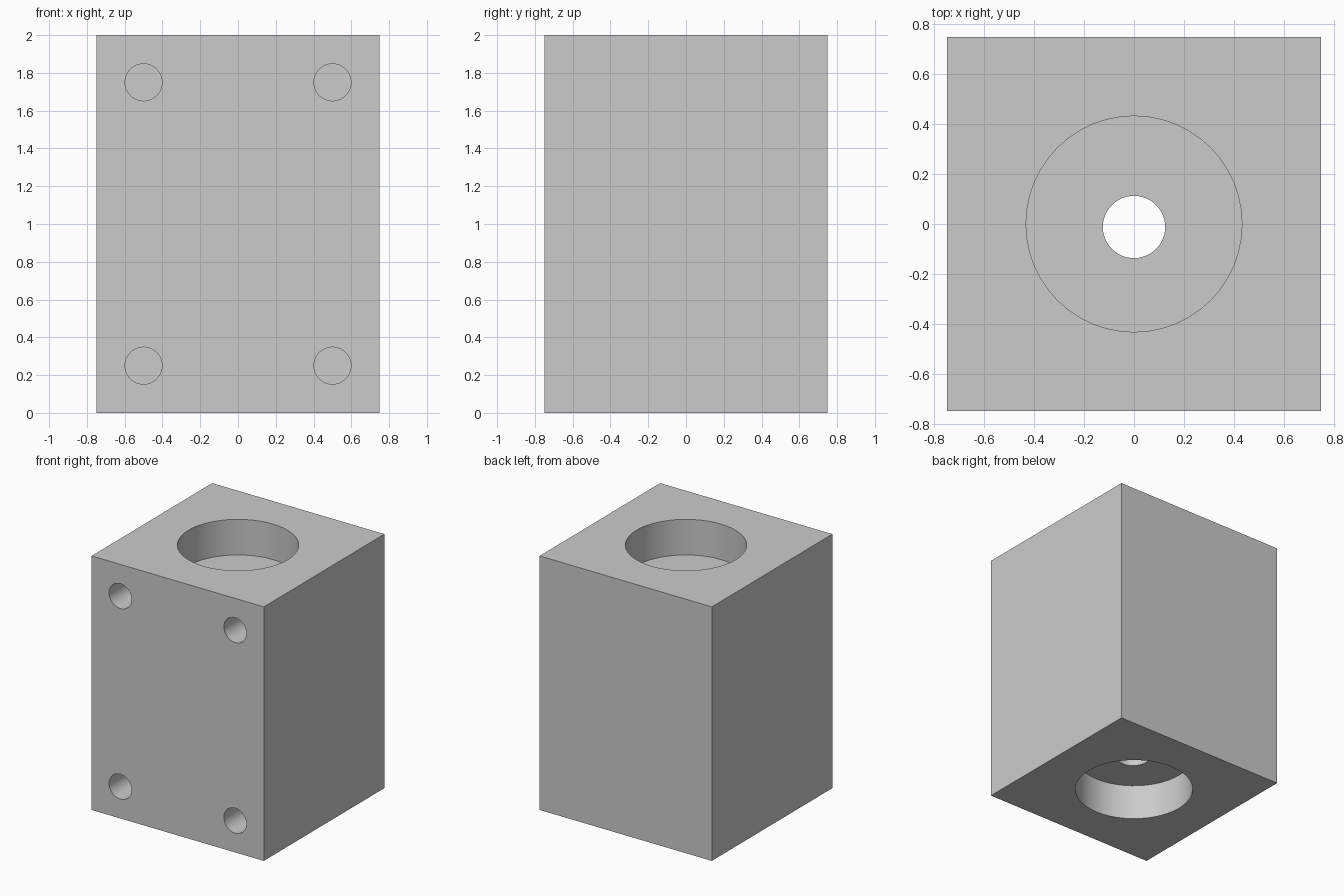
import bpy
import math

cube = bpy.data.objects.get("Cube")
if cube:
    bpy.data.objects.remove(cube, do_unlink=True)

WIDTH, HEIGHT = 1.5, 2.0
BORE_RADIUS, BORE_DEPTH = 0.433, 0.28
HOLE_RADIUS, HOLE_DEPTH = 0.098, 0.5
OVERLAP = 0.1  # how far cutters stick out of the block

grey = bpy.data.materials.new("plain_grey")
grey.use_nodes = True
grey.diffuse_color = (0.6, 0.6, 0.6, 1)
grey.node_tree.nodes["Principled BSDF"].inputs["Base Color"].default_value = grey.diffuse_color

# Solid housing block
bpy.ops.mesh.primitive_cube_add(size=1, location=(0, 0, HEIGHT / 2))
block = bpy.context.object
block.name = "housing_block"
block.scale = (WIDTH, WIDTH, HEIGHT)
bpy.ops.object.transform_apply(location=False, rotation=False, scale=True)
block.data.materials.append(grey)


def drill(name, radius, start, end, sides=48):
    """Cut a round hole from start to end along z or y."""
    along_y = start[1] != end[1]
    length = math.dist(start, end)
    middle = [(a + b) / 2 for a, b in zip(start, end)]
    bpy.ops.mesh.primitive_cylinder_add(
        vertices=sides, radius=radius, depth=length, location=middle,
        rotation=(math.pi / 2 if along_y else 0, 0, 0))
    cutter = bpy.context.object
    cutter.name = name
    cutter.data.materials.append(grey)
    cut = block.modifiers.new(name, "BOOLEAN")
    cut.operation = "DIFFERENCE"
    cut.solver = "EXACT"
    cut.object = cutter
    bpy.context.view_layer.objects.active = block
    bpy.ops.object.modifier_apply(modifier=name)
    bpy.data.objects.remove(cutter, do_unlink=True)


# Wide bearing bores at both ends, joined by a narrow shaft hole
drill("top_bore", BORE_RADIUS, (0, 0, HEIGHT - BORE_DEPTH), (0, 0, HEIGHT + OVERLAP))
drill("bottom_bore", BORE_RADIUS, (0, 0, -OVERLAP), (0, 0, BORE_DEPTH))
drill("shaft_hole", 0.125, (0, -0.012, -OVERLAP), (0, -0.012, HEIGHT + OVERLAP))

# Four blind mounting holes in the front
front = -WIDTH / 2
for x in (-0.5, 0.5):
    for z in (0.25, 1.75):
        drill("mounting_hole", HOLE_RADIUS,
              (x, front - OVERLAP, z), (x, front + HOLE_DEPTH, z))

# Smooth hole walls, sharp rims
bpy.ops.object.select_all(action="DESELECT")
block.select_set(True)
bpy.context.view_layer.objects.active = block
bpy.ops.object.shade_smooth_by_angle(angle=math.radians(30))
